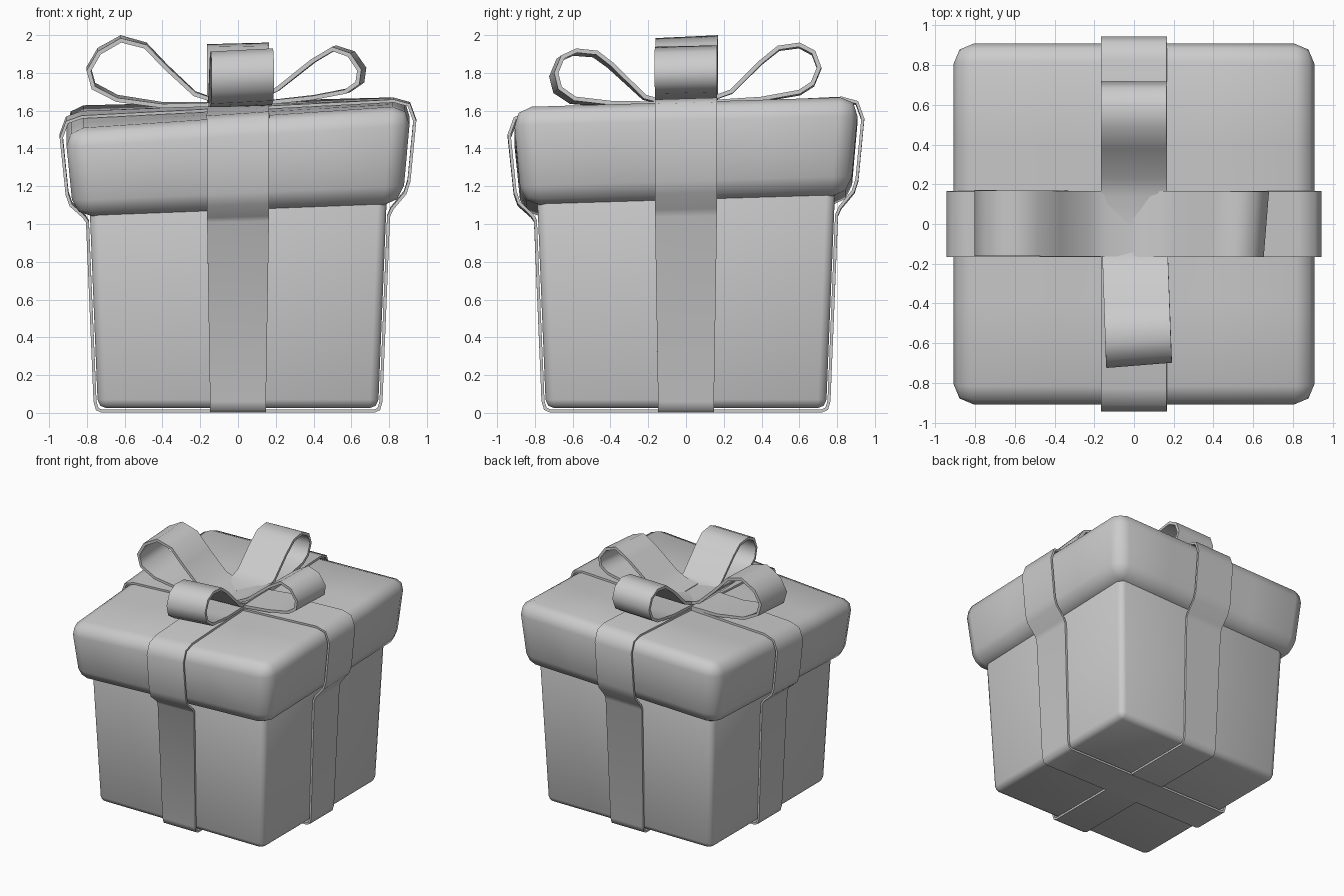
import bpy, bmesh
from math import radians

if "Cube" in bpy.data.objects:
    bpy.data.objects.remove(bpy.data.objects["Cube"])

HALF = 0.165   # half width of the ribbon


def lerp(a, b, t):
    return a + (b - a) * t


def tilt(x, y, z):
    """Lean the lid: bilinear height offsets at its corners, fading out below it."""
    s, t = x / 1.7 + 0.5, y / 1.7 + 0.5
    low = lerp(lerp(-0.065, 0.0, s), lerp(-0.0, 0.05, s), t)
    top = lerp(lerp(-0.105, 0.012, s), lerp(0.02, 0.062, s), t)
    if z < 1.1:
        return low * max(0.0, (z - 0.95) / 0.15)
    return lerp(low, top, (z - 1.1) / 0.51)


def finish(name, bm, thick=0.0, angle=60):
    bmesh.ops.recalc_face_normals(bm, faces=bm.faces)
    me = bpy.data.meshes.new(name)
    bm.to_mesh(me)
    bm.free()
    ob = bpy.data.objects.new(name, me)
    bpy.context.collection.objects.link(ob)
    bpy.ops.object.select_all(action='DESELECT')
    ob.select_set(True)
    bpy.context.view_layer.objects.active = ob
    if thick:
        m = ob.modifiers.new("thickness", 'SOLIDIFY')
        m.thickness, m.offset, m.use_even_offset = thick, 0, True
        bpy.ops.object.modifier_apply(modifier=m.name)
    bpy.ops.object.shade_smooth_by_angle(angle=radians(angle))
    return ob


def rounded_box(name, z0, z1, half0, half1, bevel, lean=False):
    """Square tapered block with rounded edges."""
    bm = bmesh.new()
    bmesh.ops.create_cube(bm, size=2)
    for v in bm.verts:
        h = half1 if v.co.z > 0 else half0
        v.co = (v.co.x * h, v.co.y * h, z1 if v.co.z > 0 else z0)
    bmesh.ops.bevel(bm, geom=bm.edges[:], offset=bevel, segments=2,
                    profile=0.5, affect='EDGES')
    if lean:
        for p in (-0.4, 0, 0.4):
            for n in ((1, 0, 0), (0, 1, 0)):
                bmesh.ops.bisect_plane(bm, geom=bm.verts[:] + bm.edges[:] + bm.faces[:],
                                       plane_co=(p, p, 0), plane_no=n)
        for v in bm.verts:
            v.co.z += tilt(*v.co)
    return finish(name, bm)


def strip(name, pts, place, thick, closed):
    """Sweep a flat band along (u, z) points; place(u, v, z) gives the position."""
    bm = bmesh.new()
    rows = [[bm.verts.new(place(u, v, z)) for v in (-HALF, HALF)] for u, z in pts]
    pairs = list(zip(rows, rows[1:]))
    if closed:
        pairs.append((rows[-1], rows[0]))
    for a, b in pairs:
        bm.faces.new((a[0], a[1], b[1], b[0]))
    return finish(name, bm, thick)


# Box and lid
rounded_box("box", 0.025, 1.2, 0.742, 0.79, 0.045)
rounded_box("lid", 1.10, 1.61, 0.87, 0.917, 0.1, lean=True)

# Ribbons wrapped round box and lid
half = [(0.72, 0.009), (0.745, 0.02), (0.757, 0.06), (0.797, 1.03), (0.815, 1.065),
        (0.885, 1.14), (0.905, 1.2), (0.936, 1.51), (0.905, 1.595), (0.825, 1.62)]
wrap = half + [(-u, z) for u, z in reversed(half)]


def wrap_place(along_x, dz):
    def place(u, v, z):
        v *= 0.89 + 0.11 * min(z / 1.1, 1)
        x, y = (u, v) if along_x else (v, u)
        return x, y, z + tilt(x, y, z) + dz
    return place


strip("ribbon_side_to_side", wrap, wrap_place(True, 0), 0.016, True)
strip("ribbon_front_to_back", wrap, wrap_place(False, 0.002), 0.016, True)


# Bow loops: (u, z) path out over the top and back underneath
def bow_loop(name, pts, along_x, skew, shift, roll):
    reach = max(abs(u) for u, z in pts)

    def place(u, v, z):
        t = abs(u) / reach
        a, b = u + skew * t * v, v + shift * t
        return (a, b, z + roll * t * v) if along_x else (b, a, z + roll * t * v)
    strip(name, pts, place, 0.022, False)


bow_loop("bow_loop_left",
         [(0, 1.65), (-0.14, 1.66), (-0.23, 1.69), (-0.38, 1.83), (-0.49, 1.945),
          (-0.62, 1.98), (-0.735, 1.915), (-0.79, 1.82), (-0.765, 1.73),
          (-0.64, 1.665), (-0.4, 1.63), (0, 1.635)], True, 0.0, 0.005, 0.06)
bow_loop("bow_loop_right",
         [(0, 1.655), (0.12, 1.67), (0.21, 1.715), (0.4, 1.865), (0.51, 1.93),
          (0.6, 1.9), (0.655, 1.82), (0.645, 1.75), (0.58, 1.705),
          (0.4, 1.67), (0.17, 1.645), (0, 1.638)], True, 0.08, 0.0, 0.03)
bow_loop("bow_loop_front",
         [(0, 1.648), (-0.14, 1.65), (-0.22, 1.67), (-0.4, 1.84), (-0.48, 1.9),
          (-0.59, 1.91), (-0.665, 1.875), (-0.7, 1.79), (-0.68, 1.71),
          (-0.6, 1.655), (-0.4, 1.635), (0, 1.636)], False, 0.08, 0.025, 0.06)
bow_loop("bow_loop_back",
         [(0, 1.652), (0.14, 1.665), (0.24, 1.7), (0.39, 1.85), (0.49, 1.93),
          (0.6, 1.945), (0.675, 1.905), (0.705, 1.825), (0.67, 1.74),
          (0.6, 1.695), (0.4, 1.66), (0, 1.637)], False, 0.0, 0.0, 0.03)
